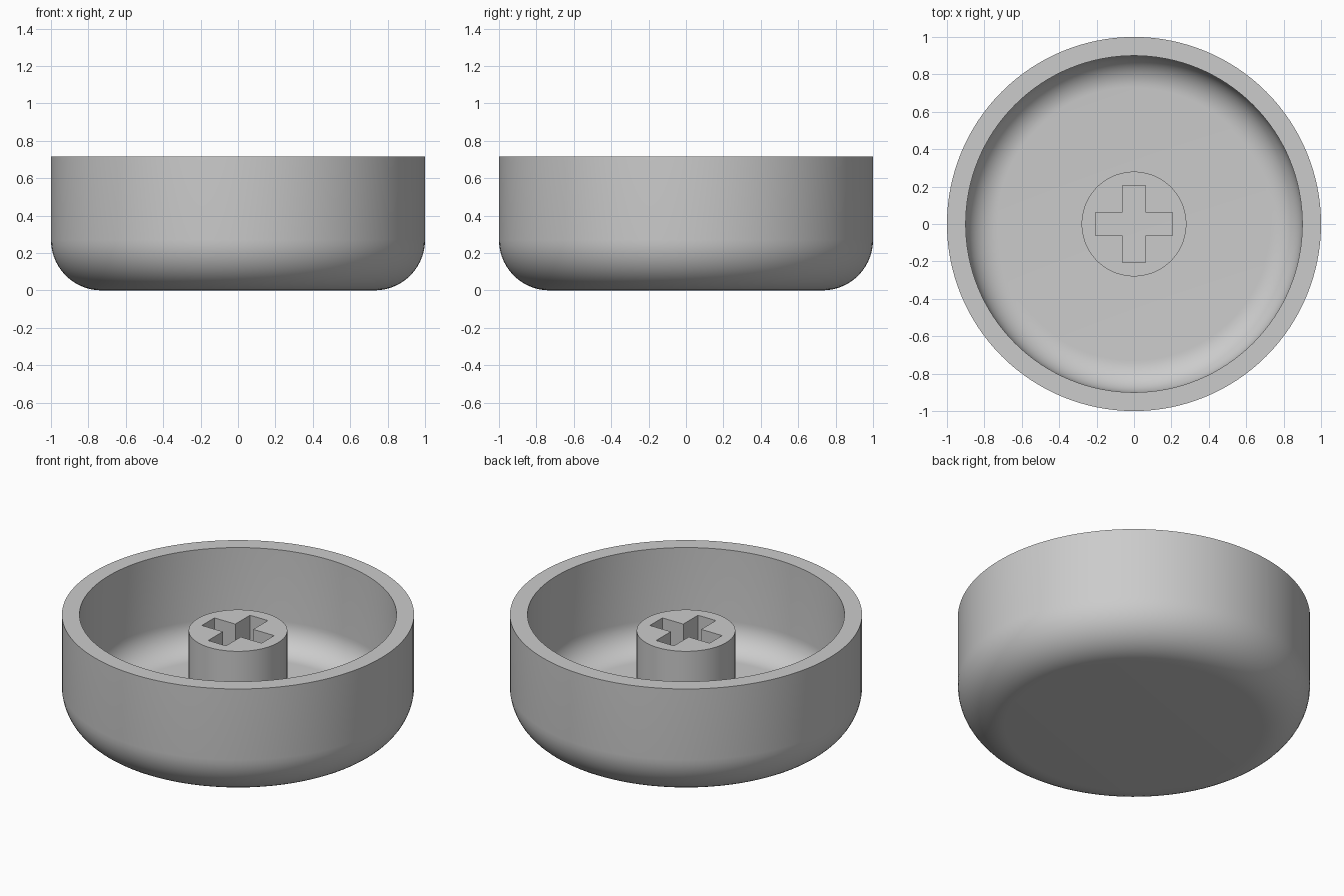
import bpy
import bmesh
from math import cos, sin, pi, radians
from mathutils import Matrix, Vector

SEGMENTS = 128
HEIGHT, FLOOR = 0.715, 0.10
POST_TOP, POST_RADIUS = 0.615, 0.28

old = bpy.data.objects.get("Cube")
if old:
    bpy.data.objects.remove(old, do_unlink=True)

grey = bpy.data.materials.new("light grey plastic")
grey.use_nodes = True
grey.diffuse_color = (0.6, 0.6, 0.6, 1)
grey.node_tree.nodes["Principled BSDF"].inputs["Base Color"].default_value = grey.diffuse_color


def add_object(name, bm):
    bmesh.ops.recalc_face_normals(bm, faces=bm.faces)
    mesh = bpy.data.meshes.new(name)
    bm.to_mesh(mesh)
    bm.free()
    mesh.materials.append(grey)
    obj = bpy.data.objects.new(name, mesh)
    bpy.context.collection.objects.link(obj)
    return obj


def shade(obj):
    bpy.ops.object.select_all(action='DESELECT')
    obj.select_set(True)
    bpy.context.view_layer.objects.active = obj
    bpy.ops.object.shade_smooth_by_angle(angle=radians(30))


def fillet(radius, wall, floor, steps=14):
    """Quarter arc from the floor up to the wall."""
    angles = [pi / 2 * i / steps for i in range(steps + 1)]
    return [(wall - radius + radius * sin(a), floor + radius - radius * cos(a)) for a in angles]


# Cup: rounded shell turned around the vertical axis
profile = [(0, 0)] + fillet(0.27, 1.0, 0) + [(1.0, HEIGHT), (0.9, HEIGHT)]
profile += fillet(0.17, 0.9, FLOOR)[::-1] + [(0, FLOOR)]
bm = bmesh.new()
points = [bm.verts.new((r, 0, z)) for r, z in profile]
edges = [bm.edges.new(pair) for pair in zip(points, points[1:])]
bmesh.ops.spin(bm, geom=points + edges, cent=(0, 0, 0), axis=(0, 0, 1),
               angle=2 * pi, steps=SEGMENTS)
bmesh.ops.remove_doubles(bm, verts=bm.verts, dist=0.0005)
shade(add_object("cup", bm))

# Central post, sunk slightly into the floor
bottom = FLOOR - 0.02
bm = bmesh.new()
bmesh.ops.create_cone(bm, cap_ends=True, segments=SEGMENTS, radius1=POST_RADIUS,
                      radius2=POST_RADIUS, depth=POST_TOP - bottom,
                      matrix=Matrix.Translation((0, 0, (POST_TOP + bottom) / 2)))
post = add_object("post", bm)

# Cross-shaped socket cut down through the post
arm, half = 0.207, 0.062
bm = bmesh.new()
outline = []
for turn in range(4):
    rotation = Matrix.Rotation(turn * pi / 2, 3, 'Z')
    for corner in ((arm, -half), (arm, half), (half, half)):
        outline.append(bm.verts.new(rotation @ Vector((*corner, 0))))
face = bm.faces.new(outline)
extruded = bmesh.ops.extrude_face_region(bm, geom=[face])["geom"]
bmesh.ops.translate(bm, vec=(0, 0, 1),
                    verts=[v for v in extruded if isinstance(v, bmesh.types.BMVert)])
cutter = add_object("socket_cutter", bm)
cutter.hide_render = True

cut = post.modifiers.new("socket", 'BOOLEAN')
cut.operation = 'DIFFERENCE'
cut.solver = 'EXACT'
cut.object = cutter
bpy.context.view_layer.objects.active = post
bpy.ops.object.modifier_apply(modifier=cut.name)
bpy.data.objects.remove(cutter, do_unlink=True)
shade(post)
